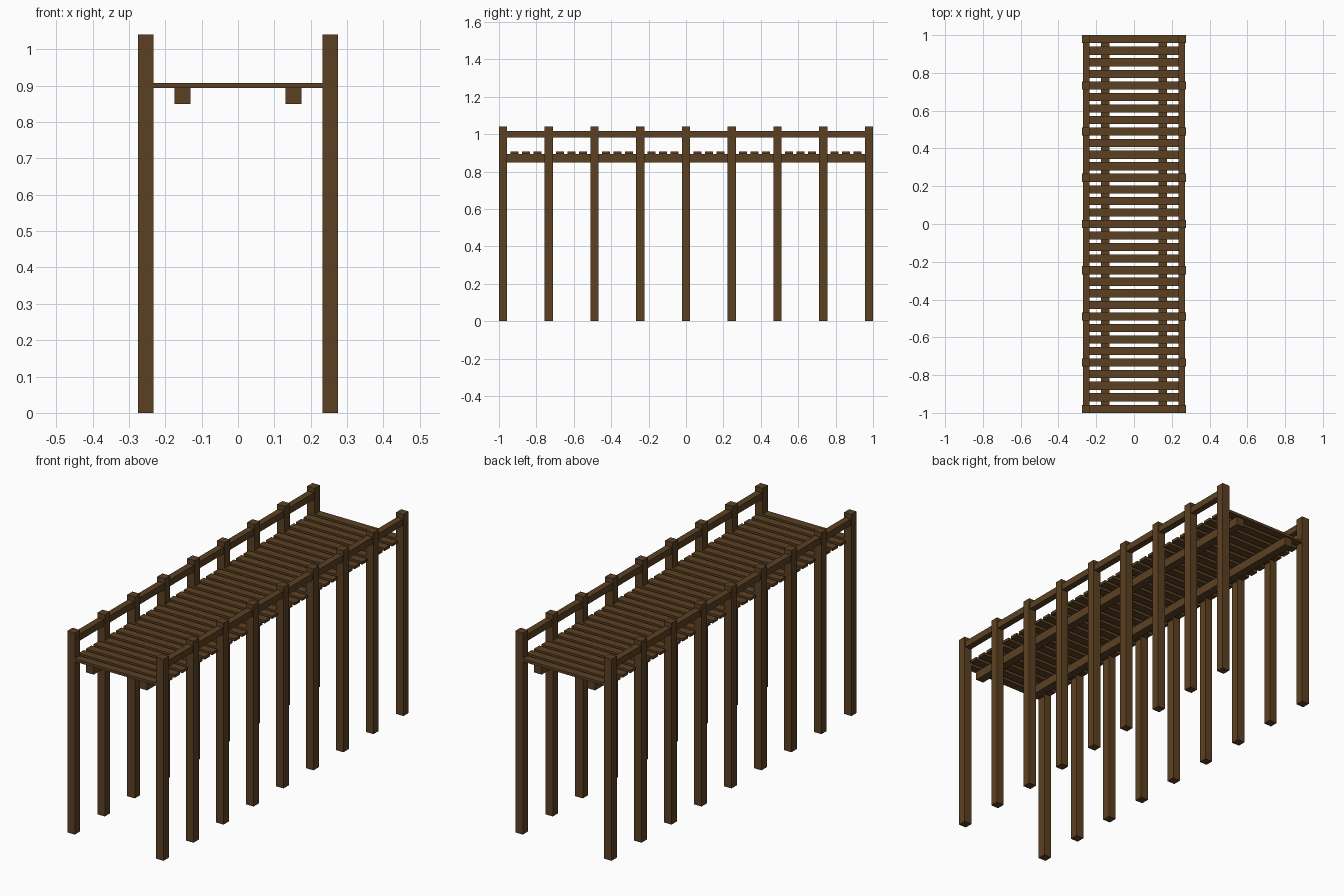
import bpy

if "Cube" in bpy.data.objects:
    bpy.data.objects.remove(bpy.data.objects["Cube"])

wood = bpy.data.materials.new("dark_wood")
wood.diffuse_color = (0.105, 0.052, 0.016, 1)
wood.use_nodes = True
wood.node_tree.nodes["Principled BSDF"].inputs["Base Color"].default_value = wood.diffuse_color

POST = 0.043            # post thickness
POST_X = 0.2535         # post row offset
END = 1 - POST / 2      # centre of the end posts
BAYS = 8
PLANKS_PER_BAY = 4


def box(name, size, loc):
    x, y, z = (s / 2 for s in size)
    verts = [(i * x, j * y, k * z) for i in (-1, 1) for j in (-1, 1) for k in (-1, 1)]
    faces = [(0, 1, 3, 2), (4, 6, 7, 5), (0, 4, 5, 1),
             (2, 3, 7, 6), (0, 2, 6, 4), (1, 5, 7, 3)]
    mesh = bpy.data.meshes.new(name)
    mesh.from_pydata(verts, [], faces)
    mesh.materials.append(wood)
    obj = bpy.data.objects.new(name, mesh)
    obj.location = loc
    bpy.context.collection.objects.link(obj)
    return obj


for side, s in (("left", -1), ("right", 1)):
    # Row of tall posts
    for i in range(BAYS + 1):
        y = -END + 2 * END * i / BAYS
        box(f"{side}_post_{i + 1}", (POST, POST, 1.04), (s * POST_X, y, 0.52))
    # Hand rail running through the posts
    box(f"{side}_rail", (0.034, 2 * END, 0.034), (s * POST_X, 0, 0.999))
    # Beam carrying the deck
    box(f"{side}_deck_beam", (POST, 1.98, 0.044), (s * 0.1525, 0, 0.871))

# Deck planks
count = BAYS * PLANKS_PER_BAY
for i in range(count + 1):
    y = -END + 2 * END * i / count
    box(f"deck_plank_{i + 1}", (2 * POST_X, 0.043, 0.014), (0, y, 0.9))
